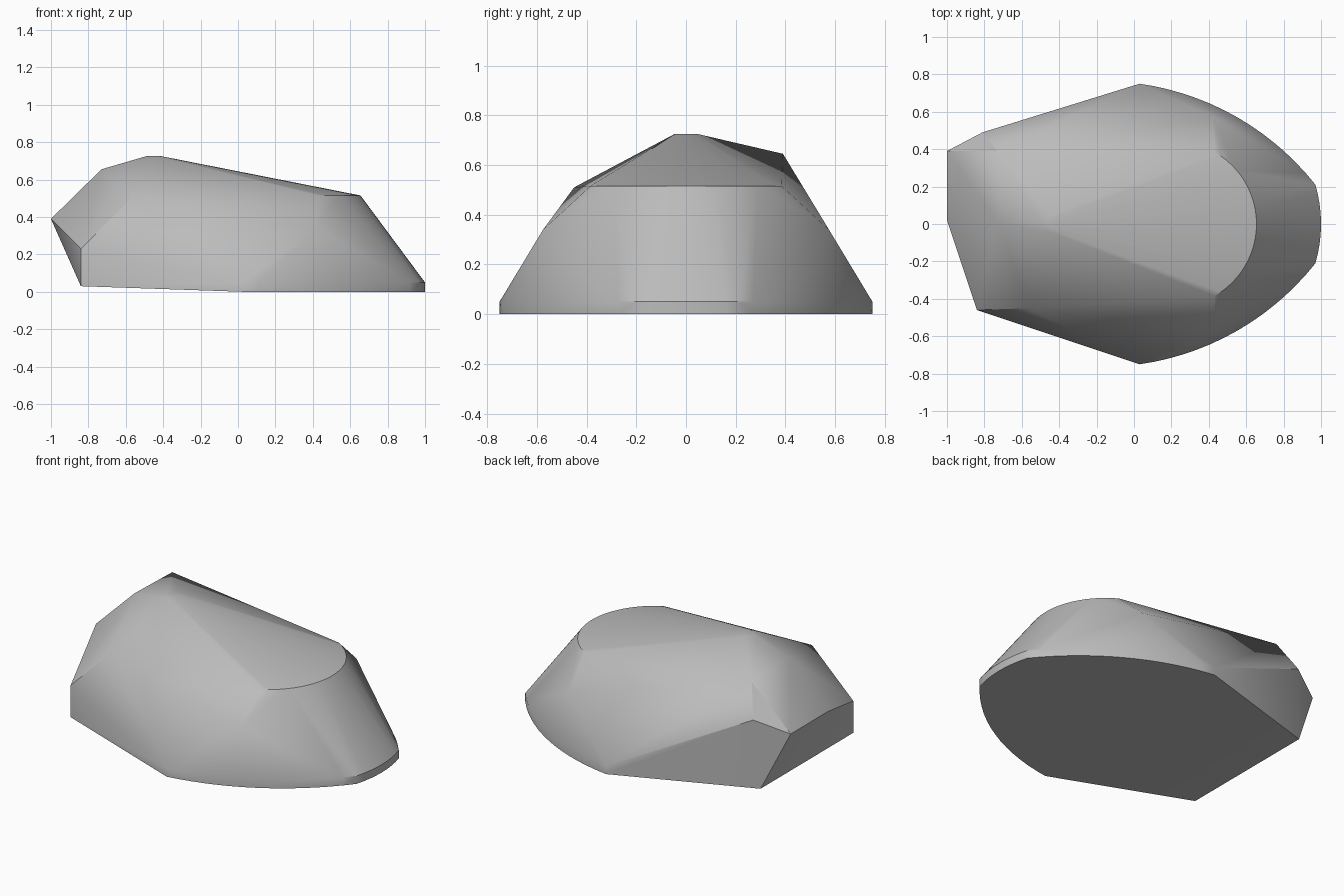
import bpy, bmesh, math
from mathutils import Vector

cube = bpy.data.objects.get("Cube")
if cube:
    bpy.data.objects.remove(cube)


def arc(a, m, b, z, n):
    """Points on the circle through three plan positions."""
    (ax, ay), (mx, my), (bx, by) = a, m, b
    d = 2 * (ax * (my - by) + mx * (by - ay) + bx * (ay - my))
    sa, sm, sb = ax * ax + ay * ay, mx * mx + my * my, bx * bx + by * by
    cx = (sa * (my - by) + sm * (by - ay) + sb * (ay - my)) / d
    cy = (sa * (bx - mx) + sm * (ax - bx) + sb * (mx - ax)) / d
    r = math.hypot(ax - cx, ay - cy)
    t0 = math.atan2(ay - cy, ax - cx)
    t1 = math.atan2(by - cy, bx - cx)
    return [Vector((cx + r * math.cos(t0 + (t1 - t0) * i / n),
                    cy + r * math.sin(t0 + (t1 - t0) * i / n), z))
            for i in range(n + 1)]


points = []

# Rounded rim at the base, a shallow upright band
for z in (0.0, 0.05):
    for s in (1, -1):
        points += arc((0.03, s * 0.75), (0.57, s * 0.56), (0.97, s * 0.21), z, 14)
    points += arc((0.97, 0.21), (1.0, 0), (0.97, -0.21), z, 8)

# Curved front lip of the sloping top
points += arc((0.43, 0.385), (0.655, 0), (0.43, -0.385), 0.515, 24)

# Small rounded peak
points += arc((-0.44, 0.045), (-0.41, 0), (-0.44, -0.045), 0.725, 6)
points.append(Vector((-0.49, 0, 0.725)))

# Mirrored shoulder and base corners
for s in (1, -1):
    points += [Vector((0.42, s * 0.575, 0.34)), Vector((-0.84, s * 0.46, 0.03))]

# Chipped corners of the blunt end
points += [Vector(p) for p in (
    (-0.84, -0.46, 0.23), (-0.56, -0.45, 0.51), (-0.81, 0.49, 0.465),
    (-1.0, 0.02, 0.39), (-1.0, 0.39, 0.39),
    (-0.73, 0.015, 0.655), (-0.73, 0.39, 0.645))]

# Wrap the corners in one convex stone
bm = bmesh.new()
for p in points:
    bm.verts.new(p)
bmesh.ops.remove_doubles(bm, verts=bm.verts, dist=0.001)
hull = bmesh.ops.convex_hull(bm, input=bm.verts)
loose = [v for v in bm.verts if not v.link_faces]
bmesh.ops.delete(bm, geom=loose, context='VERTS')
bmesh.ops.dissolve_limit(bm, angle_limit=math.radians(0.5),
                         verts=bm.verts, edges=bm.edges)
bmesh.ops.recalc_face_normals(bm, faces=bm.faces)
mesh = bpy.data.meshes.new("rock")
bm.to_mesh(mesh)
bm.free()

rock = bpy.data.objects.new("rock", mesh)
bpy.context.collection.objects.link(rock)

# Grey stone
stone = bpy.data.materials.new("stone_grey")
stone.use_nodes = True
colour = (0.5, 0.5, 0.5, 1)
stone.diffuse_color = colour
stone.node_tree.nodes["Principled BSDF"].inputs["Base Color"].default_value = colour
mesh.materials.append(stone)

bpy.ops.object.select_all(action='DESELECT')
rock.select_set(True)
bpy.context.view_layer.objects.active = rock
bpy.ops.object.shade_smooth_by_angle(angle=math.radians(30))
